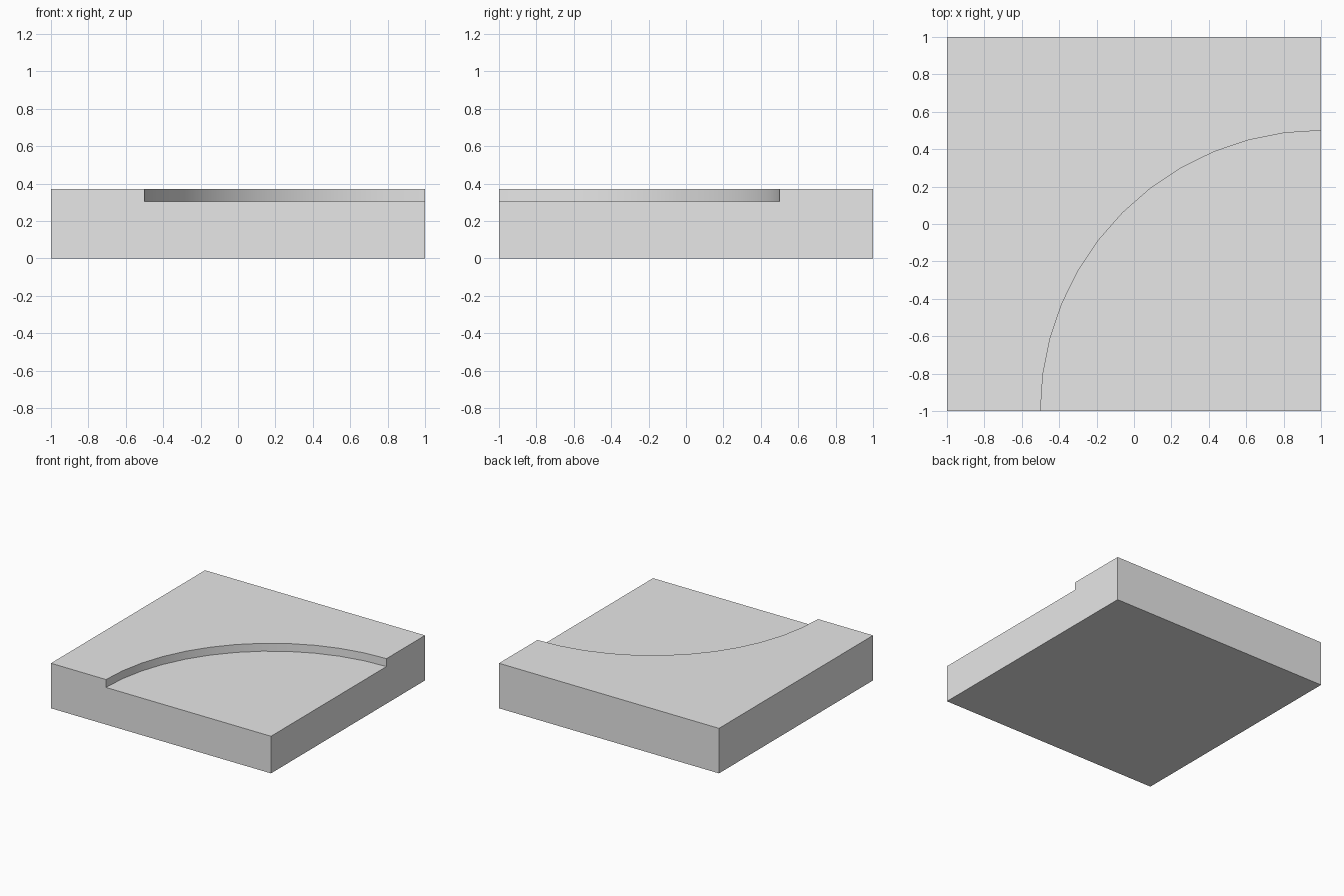
import bpy, bmesh
from math import cos, sin, pi, radians

cube = bpy.data.objects.get("Cube")
if cube:
    bpy.data.objects.remove(cube, do_unlink=True)

FLOOR, TOP = 0.305, 0.37
RADIUS, SEGMENTS = 1.5, 12

# Plain grey material
grey = bpy.data.materials.new("plain_grey")
grey.use_nodes = True
colour = (0.8, 0.8, 0.8, 1)
grey.diffuse_color = colour
grey.node_tree.nodes["Principled BSDF"].inputs["Base Color"].default_value = colour

bm = bmesh.new()


def vert(x, y, z):
    return bm.verts.new((x, y, z))


# Quarter-circle step, centred on the front left corner
angles = [pi - i * pi / 2 / SEGMENTS for i in range(SEGMENTS + 1)]
arc = [(1 + RADIUS * cos(a), -1 + RADIUS * sin(a)) for a in angles]
low = [vert(x, y, FLOOR) for x, y in arc]
high = [vert(x, y, TOP) for x, y in arc]

# Slab corners
base = [vert(x, y, 0) for x, y in ((-1, -1), (1, -1), (1, 1), (-1, 1))]
floor_corner = vert(1, -1, FLOOR)
front, left, back = [vert(x, y, TOP) for x, y in ((-1, -1), (1, 1), (-1, 1))]

# Recess floor, raised top and underside
bm.faces.new(low + [floor_corner])
bm.faces.new(high + [left, back, front])
bm.faces.new(base)

# Curved step wall
for i in range(SEGMENTS):
    step = bm.faces.new((low[i], low[i + 1], high[i + 1], high[i]))
    step.smooth = True

# Outer walls: stepped front and left, plain back and right
bm.faces.new((base[0], base[1], floor_corner, low[0], high[0], front))
bm.faces.new((base[1], base[2], left, high[-1], low[-1], floor_corner))
bm.faces.new((base[2], base[3], back, left))
bm.faces.new((base[3], base[0], front, back))
bmesh.ops.recalc_face_normals(bm, faces=bm.faces)

mesh = bpy.data.meshes.new("stepped_slab")
bm.to_mesh(mesh)
bm.free()
mesh.materials.append(grey)
slab = bpy.data.objects.new("stepped_slab", mesh)
bpy.context.collection.objects.link(slab)

# Smooth curve with crisp edges
bpy.ops.object.select_all(action="DESELECT")
slab.select_set(True)
bpy.context.view_layer.objects.active = slab
bpy.ops.object.shade_smooth_by_angle(angle=radians(30))
